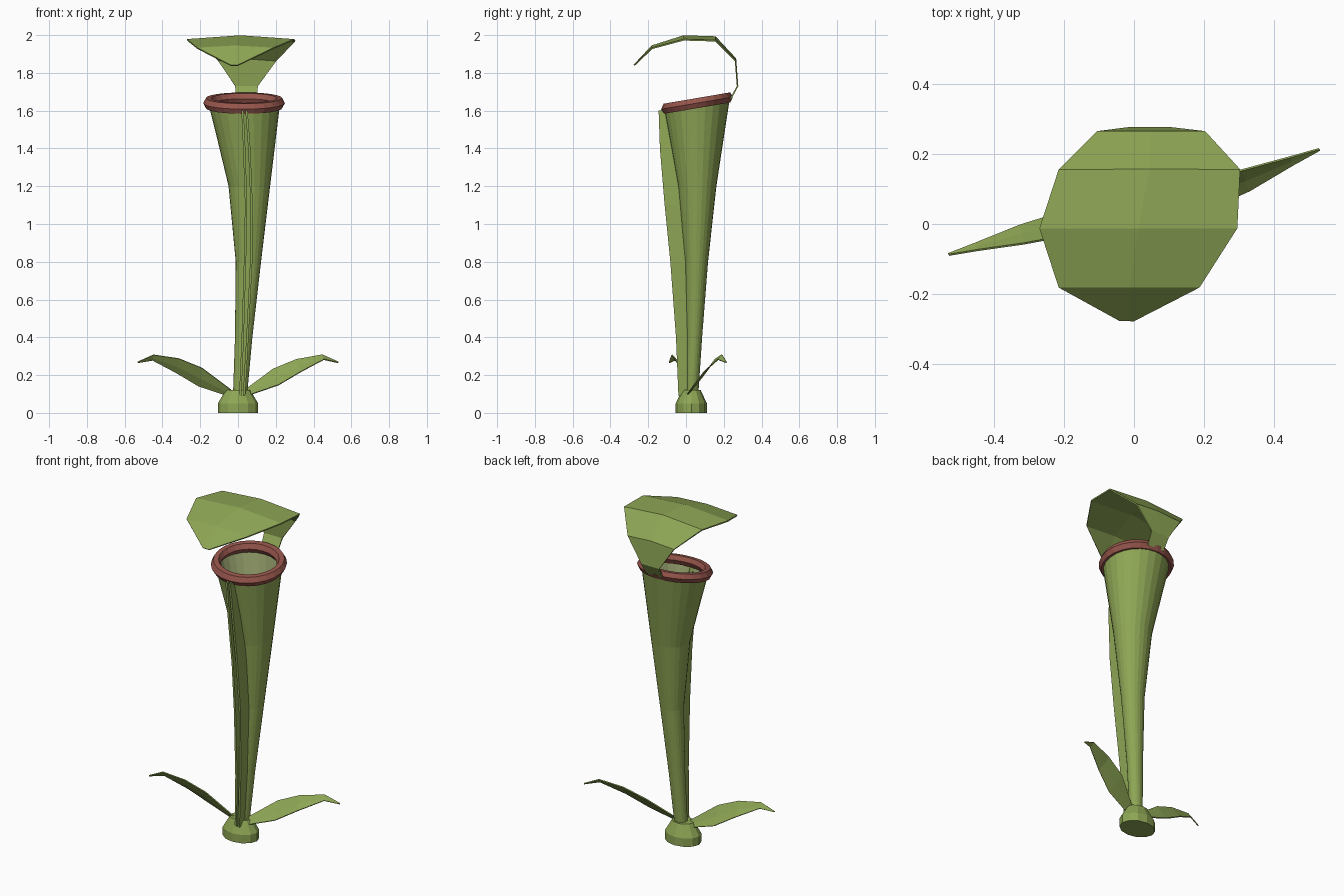
import bpy
import math
from mathutils import Vector

if "Cube" in bpy.data.objects:
    bpy.data.objects.remove(bpy.data.objects["Cube"])


def material(name, rgb):
    m = bpy.data.materials.new(name)
    m.diffuse_color = (*rgb, 1)
    m.use_nodes = True
    m.node_tree.nodes["Principled BSDF"].inputs["Base Color"].default_value = m.diffuse_color
    return m


GREEN = material("leaf green", (0.27, 0.38, 0.09))
DARK = material("stem green", (0.17, 0.23, 0.07))
PALE = material("pale inside", (0.36, 0.42, 0.18))
RED = material("rim red", (0.30, 0.09, 0.07))


def loft(name, rings, mat, closed=True, caps=False, wrap=False):
    """Skin a list of equal-length point rows with quads."""
    n = len(rings[0])
    verts = [p for r in rings for p in r]
    faces = []
    rows = len(rings)
    for i in range(rows if wrap else rows - 1):
        k = (i + 1) % rows
        for j in range(n if closed else n - 1):
            q = (j + 1) % n
            faces.append((i * n + j, i * n + q, k * n + q, k * n + j))
    if caps:
        faces.append(tuple(reversed(range(n))))
        faces.append(tuple(range((rows - 1) * n, rows * n)))
    me = bpy.data.meshes.new(name)
    me.from_pydata(verts, [], faces)
    me.materials.append(mat)
    ob = bpy.data.objects.new(name, me)
    bpy.context.collection.objects.link(ob)
    return ob


def thicken(ob, t):
    mod = ob.modifiers.new("thickness", "SOLIDIFY")
    mod.thickness = t
    mod.offset = 0


def ring(c, rx, ry, n, slope=0.0):
    """Ellipse of points, tilted upward toward the back."""
    pts = []
    for i in range(n):
        a = 2 * math.pi * i / n
        y = ry * math.sin(a)
        pts.append((c[0] + rx * math.cos(a), c[1] + y, c[2] + slope * y))
    return pts


# Base
loft("base", [ring((0, 0.028, z), r, r * 0.77, 12)
              for z, r in ((0, 0.107), (0.05, 0.107), (0.12, 0.065))], GREEN, caps=True)

# Pitcher tube: x, y, z, radius, tilt
TUBE = [(0.01, 0.03, 0.08, 0.037, 0), (0.03, 0.043, 0.4, 0.046, 0),
        (0.055, 0.055, 0.8, 0.067, 0), (0.06, 0.06, 1.2, 0.11, 0.02),
        (0.045, 0.058, 1.45, 0.155, 0.08), (0.033, 0.058, 1.64, 0.19, 0.17)]
SIDES = 24
loft("pitcher_tube", [ring((x, y, z), r, r * 0.92, SIDES, s) for x, y, z, r, s in TUBE], GREEN)
inner = loft("pitcher_inside", [ring((x, y, z), r - 0.012, r * 0.92 - 0.012, SIDES, s)
                                for x, y, z, r, s in reversed(TUBE)], PALE, caps=False)

# Rim: hexagonal section swept round the tilted mouth
section = []
for k in range(6):
    a = math.pi * k / 3
    dr, dz = 0.028 * math.cos(a), 0.031 * math.sin(a)
    section.append(ring((0.032, 0.058, 1.64 + dz), 0.188 + dr, 0.162 + dr, SIDES, 0.17))
loft("rim", section, RED, wrap=True)

# Paired front wings: z, outer y, inner y, left x, right x
WING = [(0.09, -0.04, 0.02, 0.012, 0.032), (0.4, -0.053, 0.02, 0.025, 0.05),
        (0.8, -0.083, 0.02, 0.037, 0.07), (1.1, -0.113, -0.01, 0.043, 0.072),
        (1.4, -0.138, -0.05, 0.033, 0.06), (1.6, -0.145, -0.10, 0.024, 0.045)]
for side, col in (("left", 3), ("right", 4)):
    w = loft(side + "_wing", [[(r[col], r[1], r[0]), (r[col], r[2], r[0])] for r in WING],
             GREEN, closed=False)
    thicken(w, 0.012)

# Hood: y, z, left x, right x, crown height
HOOD = [(0.235, 1.66, -0.01, 0.10, 0), (0.273, 1.73, -0.015, 0.105, 0),
        (0.262, 1.865, -0.105, 0.203, 0.01), (0.155, 1.97, -0.215, 0.303, 0.02),
        (-0.012, 1.975, -0.27, 0.295, 0.02), (-0.18, 1.93, -0.215, 0.187, 0.012),
        (-0.275, 1.84, -0.04, 0.0, 0)]
hood = loft("hood", [[(l, y, z), ((l + r) / 2, y, z + c), (r, y, z)]
                     for y, z, l, r, c in HOOD], GREEN, closed=False)
thicken(hood, 0.008)


# Ground leaves: rows across a bent midrib
def leaf(name, mids, lateral):
    lat = Vector(lateral)
    rows = []
    for p, w in zip(mids, (0.022, 0.06, 0.047, 0.018, 0.003)):
        p = Vector(p)
        rows.append([p - lat * w, p - Vector((0, 0, 0.12 * w)), p + lat * w])
    thicken(loft(name, rows, GREEN, closed=False), 0.006)


leaf("right_leaf", [(0.04, 0.015, 0.105), (0.2, 0.08, 0.19), (0.32, 0.125, 0.25),
                    (0.45, 0.18, 0.295), (0.53, 0.213, 0.268)], (-0.25, 0.62, 0.7))
leaf("left_leaf", [(-0.04, 0.02, 0.105), (-0.2, 0.0, 0.19), (-0.32, -0.03, 0.25),
                   (-0.45, -0.065, 0.293), (-0.53, -0.087, 0.268)], (0.15, -0.55, 0.8))
